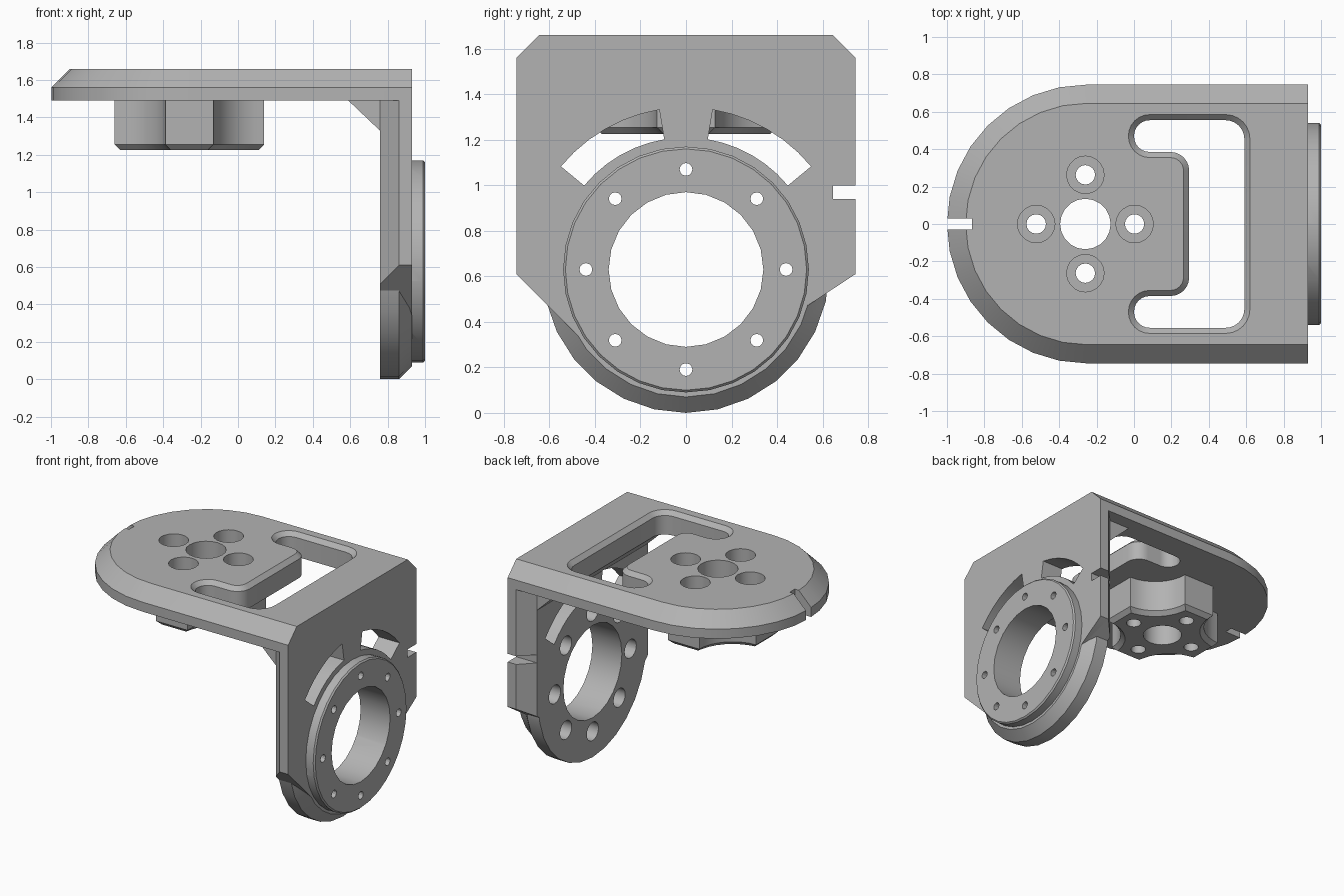
import bpy, bmesh, math
from math import cos, sin, pi, radians
from mathutils import Vector

if "Cube" in bpy.data.objects:
    bpy.data.objects.remove(bpy.data.objects["Cube"])

grey = bpy.data.materials.new("plain grey")
grey.diffuse_color = (0.45, 0.45, 0.45, 1)
grey.use_nodes = True
grey.node_tree.nodes["Principled BSDF"].inputs["Base Color"].default_value = grey.diffuse_color


def loft(name, rings):
    """Closed solid through rings with equal point counts."""
    bm = bmesh.new()
    vs = [[bm.verts.new(p) for p in r] for r in rings]
    n = len(vs[0])
    for a, b in zip(vs, vs[1:]):
        for i in range(n):
            j = (i + 1) % n
            bm.faces.new((a[i], a[j], b[j], b[i]))
    bm.faces.new(vs[0][::-1])
    bm.faces.new(vs[-1])
    bmesh.ops.recalc_face_normals(bm, faces=bm.faces)
    me = bpy.data.meshes.new(name)
    bm.to_mesh(me)
    bm.free()
    me.materials.append(grey)
    ob = bpy.data.objects.new(name, me)
    bpy.context.collection.objects.link(ob)
    return ob


def on_z(pts, z):
    return [(x, y, z) for x, y in pts]


def on_x(pts, x):
    return [(x, y, z) for y, z in pts]


def circle(cx, cy, r, n):
    return [(cx + r * cos(2 * pi * i / n), cy + r * sin(2 * pi * i / n)) for i in range(n)]


def box(name, x0, x1, y0, y1, z0, z1):
    pts = [(x0, y0), (x1, y0), (x1, y1), (x0, y1)]
    return loft(name, [on_z(pts, z0), on_z(pts, z1)])


def rod_z(name, x, y, r, z0, z1, n=16):
    c = circle(x, y, r, n)
    return loft(name, [on_z(c, z0), on_z(c, z1)])


def rod_x(name, y, z, r, x0, x1, n=16):
    c = circle(y, z, r, n)
    return loft(name, [on_x(c, x0), on_x(c, x1)])


def combine(target, other, op):
    m = target.modifiers.new(op.lower(), 'BOOLEAN')
    m.operation, m.object, m.solver = op, other, 'EXACT'
    bpy.context.view_layer.objects.active = target
    bpy.ops.object.modifier_apply(modifier=m.name)
    bpy.data.objects.remove(other)


def rounded(corners, steps=6):
    """Polygon with each (x, y, radius) right-angled corner rounded."""
    out = []
    for i, (x, y, r) in enumerate(corners):
        p = Vector((x, y))
        a = (Vector(corners[i - 1][:2]) - p).normalized() * r
        b = (Vector(corners[(i + 1) % len(corners)][:2]) - p).normalized() * r
        for k in range(steps + 1):
            t = k / steps * pi / 2
            q = p + a + b - b * cos(t) - a * sin(t)
            out.append((q.x, q.y))
    return out


# Top plate: round-ended slab with sloped upper rim
def slab(r):
    arc = [(-0.255 + r * cos(a), r * sin(a))
           for a in (radians(90 + 180 * i / 16) for i in range(17))]
    return arc + [(0.93, -r), (0.93, r)]


bracket = loft("bracket", [on_z(slab(0.745), 1.49), on_z(slab(0.745), 1.56), on_z(slab(0.645), 1.66)])


# Upright plate with chamfered back edges and angled lower corners
def upright(w):
    d = 0.745 - w
    return [(w, 1.54), (-w, 1.54), (-w, 0.61 - d), (-0.38, 0.245),
            (0.54, 0.475), (w, 0.61 - 0.65 * d)]


parts = [loft("upright", [on_x(upright(0.645), 0.76), on_x(upright(0.745), 0.86),
                          on_x(upright(0.745), 0.93)])]

# Inner corner brace
brace = [(0.59, 1.48), (0.60, 1.52), (0.80, 1.52), (0.80, 1.29)]
brace[0] = (0.59, 1.49)
parts.append(loft("brace", [[(x, y, z) for x, z in brace] for y in (-0.645, 0.645)]))

# Round lower disc and raised flange ring
CZ = 0.63
parts.append(loft("disc", [on_x(circle(0, CZ, r, 28), x)
                           for x, r in ((0.76, 0.63), (0.86, 0.63), (0.93, 0.56))]))
parts.append(loft("flange", [on_x(circle(0, CZ, r, 32), x)
                             for x, r in ((0.90, 0.54), (0.99, 0.54), (1.0, 0.53))]))

# Cross-shaped boss under the plate, with scooped corners and chamfered bottom
BX = -0.26


def cross(d):
    pts = []
    for q in range(4):
        a0 = q * pi / 2
        for k in range(9):
            t = radians(-90 - 90 * k / 8)
            r = 0.272 + d
            x, y = 0.4 + r * cos(t), 0.4 + r * sin(t)
            x, y = min(x, 0.4 - d), min(y, 0.4 - d)
            pts.append((BX + x * cos(a0) - y * sin(a0), x * sin(a0) + y * cos(a0)))
    return pts


parts.append(loft("boss", [on_z(cross(0.03), 1.225), on_z(cross(0), 1.255), on_z(cross(0), 1.53)]))
for p in parts:
    combine(bracket, p, 'UNION')


# C-shaped window with bevelled upper rim
def window(d):
    e, f, g = 0.084 + d, 0.1 + d, 0.1 - d
    return rounded([(-d, 0.555 + d, e), (-d, 0.385 - d, e), (0.295 - d, 0.385 - d, g),
                    (0.295 - d, -0.385 + d, g), (-d, -0.385 + d, e), (-d, -0.555 - d, e),
                    (0.59 + d, -0.555 - d, f), (0.59 + d, 0.555 + d, f)])


cuts = [loft("window", [on_z(window(0), 1.40), on_z(window(0), 1.63), on_z(window(0.04), 1.67)])]

# Centre hole and four counterbored holes through plate and boss
cuts.append(rod_z("centre_hole", BX, 0, 0.135, 1.1, 1.8, 20))
for dx, dy in ((1, 0), (-1, 0), (0, 1), (0, -1)):
    x, y = BX + 0.263 * dx, 0.263 * dy
    cuts.append(rod_z("bolt_hole", x, y, 0.052, 1.1, 1.5))
    cuts.append(rod_z("counterbore", x, y, 0.1, 1.34, 1.8, 20))

# Locating notches
cuts.append(box("plate_notch", -1.1, -0.865, -0.03, 0.03, 1.4, 1.8))
cuts.append(box("upright_notch", 0.7, 1.1, 0.645, 0.8, 0.94, 1.0))

# Flange bore and ring of bolt holes, wider from behind
cuts.append(rod_x("bore", 0, CZ, 0.34, 0.6, 1.1, 24))
for i in range(8):
    a = i * pi / 4
    y, z = 0.44 * cos(a), CZ + 0.44 * sin(a)
    cuts.append(rod_x("flange_hole", y, z, 0.028, 0.8, 1.1, 12))
    cuts.append(rod_x("flange_counterbore", y, z, 0.068, 0.6, 0.92))

# Two curved slots above the flange
for s in (1, -1):
    angs = [radians(39.5 + 41 * k / 6) for k in range(7)]
    pts = [(s * r * cos(a), CZ + r * sin(a))
           for r, seq in ((0.58, angs), (0.712, angs[::-1])) for a in seq]
    cuts.append(loft("arc_slot", [on_x(pts, 0.5), on_x(pts, 1.1)]))
for c in cuts:
    combine(bracket, c, 'DIFFERENCE')

# Smooth curved walls, keep edges crisp
bpy.ops.object.select_all(action='DESELECT')
bracket.select_set(True)
bpy.context.view_layer.objects.active = bracket
bpy.ops.object.shade_smooth_by_angle(angle=radians(25))
